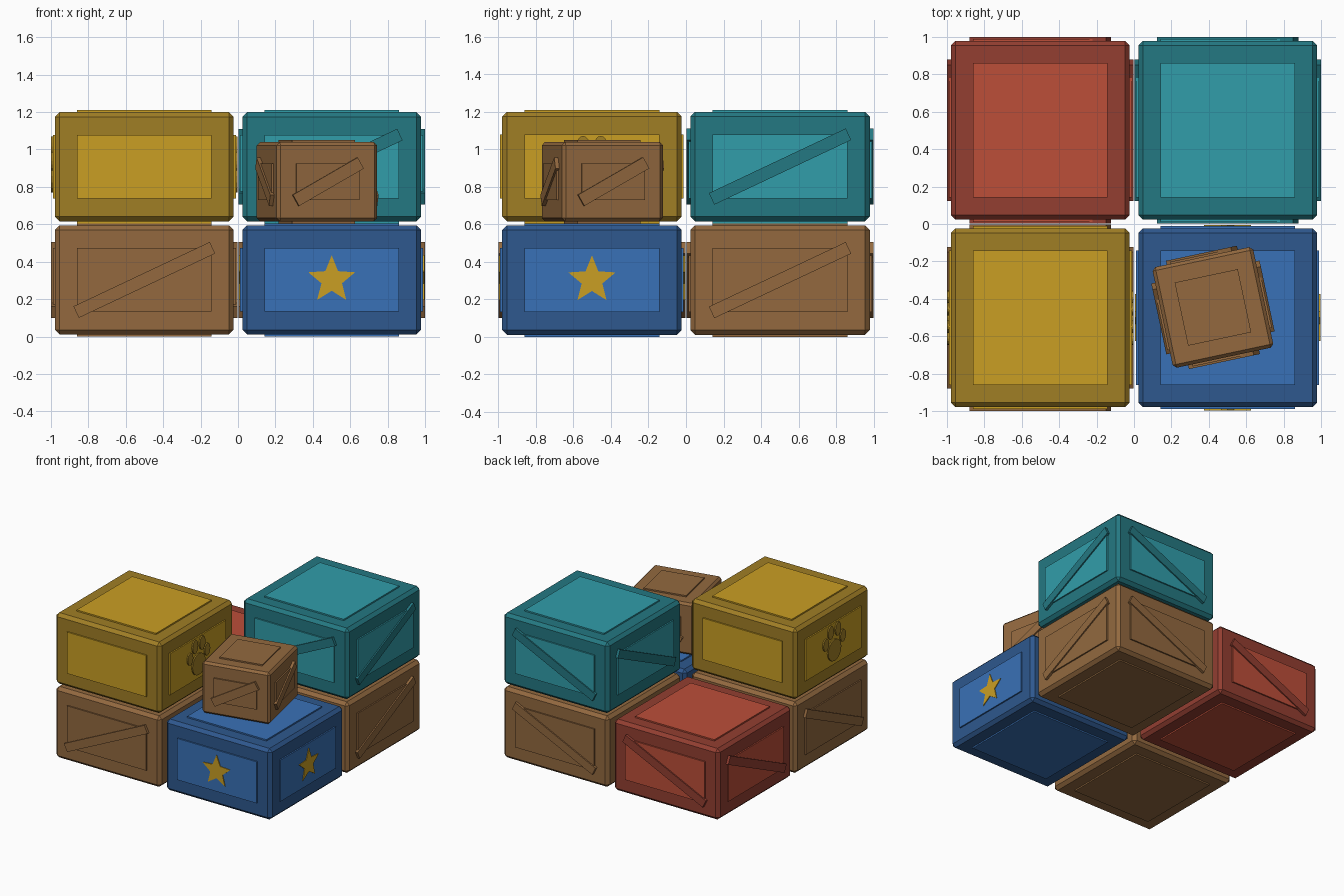
import bpy, bmesh, math
from mathutils import Matrix, Vector

if "Cube" in bpy.data.objects:
    bpy.data.objects.remove(bpy.data.objects["Cube"])


def mat(name, r, g, b):
    m = bpy.data.materials.new(name)
    lin = [((c / 255 + 0.055) / 1.055) ** 2.4 for c in (r, g, b)]
    m.diffuse_color = (*lin, 1)
    m.use_nodes = True
    m.node_tree.nodes["Principled BSDF"].inputs["Base Color"].default_value = m.diffuse_color
    return m


WOOD = mat("brown wood", 147, 105, 63)
BLUE, BLUE_D = mat("blue", 57, 113, 183), mat("dark blue", 46, 88, 142)
GOLD, GOLD_D = mat("gold", 202, 159, 36), mat("dark gold", 160, 126, 37)
TEAL, TEAL_D = mat("teal", 49, 157, 170), mat("dark teal", 36, 120, 130)
RED, RED_D = mat("red", 188, 78, 57), mat("dark red", 147, 62, 49)

OUT = 0.011    # how far panels stand proud of the frame
PLANK = 0.021  # how far planks and emblems stand proud


def finish(name, bm, material, world):
    bmesh.ops.transform(bm, matrix=world, verts=bm.verts)
    bmesh.ops.recalc_face_normals(bm, faces=bm.faces)
    me = bpy.data.meshes.new(name)
    bm.to_mesh(me)
    bm.free()
    me.materials.append(material)
    ob = bpy.data.objects.new(name, me)
    bpy.context.collection.objects.link(ob)


def prism(bm, outline, face, top, bottom=-0.005):
    """Extrude a flat outline outward from a crate face."""
    lo = [bm.verts.new(face @ Vector((u, v, bottom))) for u, v in outline]
    hi = [bm.verts.new(face @ Vector((u, v, top))) for u, v in outline]
    bm.faces.new(lo)
    bm.faces.new(hi)
    n = len(lo)
    for i in range(n):
        j = (i + 1) % n
        bm.faces.new((lo[i], lo[j], hi[j], hi[i]))


def rect(w, h, angle=0):
    c, s = math.cos(angle), math.sin(angle)
    pts = [(-w/2, -h/2), (w/2, -h/2), (w/2, h/2), (-w/2, h/2)]
    return [(x*c - y*s, x*s + y*c) for x, y in pts]


def ellipse(cx, cy, rx, ry, n=16):
    return [(cx + rx*math.cos(2*math.pi*i/n), cy + ry*math.sin(2*math.pi*i/n)) for i in range(n)]


def star(outer=0.132, inner=0.058):
    return [((outer, inner)[i % 2] * math.sin(i*math.pi/5),
             (outer, inner)[i % 2] * math.cos(i*math.pi/5)) for i in range(10)]


def paw():
    shapes = [ellipse(0, -0.05, 0.085, 0.088)]
    for s in (-1, 1):
        shapes += [ellipse(s*0.11, 0.03, 0.035, 0.05), ellipse(s*0.047, 0.108, 0.036, 0.055)]
    return shapes


def face_matrix(u, v, w, dist):
    m = Matrix((u, v, w)).transposed().to_4x4()
    m.translation = Vector(w) * dist
    return m


def crate(name, loc, frame, panel, style, size=0.956, height=0.583,
          pw=0.72, ph=0.34, turn=0.0, bevel=0.025):
    world = (Matrix.Translation((loc[0], loc[1], loc[2] + OUT + height/2))
             @ Matrix.Rotation(turn, 4, 'Z'))
    X, Y, Z = (1, 0, 0), (0, 1, 0), (0, 0, 1)
    sides = {}
    for s in (-1, 1):
        sides['x', s] = face_matrix(Y, Z, (s, 0, 0), size/2)
        sides['y', s] = face_matrix(X, Z, (0, s, 0), size/2)

    # chamfered body
    bm = bmesh.new()
    bmesh.ops.create_cube(bm, size=1)
    bmesh.ops.scale(bm, vec=(size, size, height), verts=bm.verts)
    bmesh.ops.bevel(bm, geom=bm.edges[:], offset=bevel, segments=1, affect='EDGES')
    finish(name + "_frame", bm, frame, world)

    # raised panels on all six faces
    bm = bmesh.new()
    for m in sides.values():
        prism(bm, rect(pw, ph), m, OUT)
    for s in (-1, 1):
        prism(bm, rect(pw, pw), face_matrix(X, Y, (0, 0, s), height/2), OUT)
    finish(name + "_panels", bm, panel, world)

    # planks or emblems on the sides
    bm = bmesh.new()
    if style == "plank":
        bar = rect(math.hypot(pw, ph) + 0.01, 0.068, math.atan2(ph, pw))
        for m in sides.values():
            prism(bm, bar, m, PLANK)
        finish(name + "_diagonal_planks", bm, frame, world)
    elif style == "star":
        for m in sides.values():
            prism(bm, star(), m, OUT + 0.006)
        finish(name + "_stars", bm, GOLD, world)
    else:
        for s in (-1, 1):
            for shape in paw():
                prism(bm, shape, sides['x', s], PLANK)
        finish(name + "_paws", bm, frame, world)


C, UP = 0.501, 0.605
# lower layer
crate("front_left_wood_crate", (-C, -C, 0), WOOD, WOOD, "plank")
crate("back_right_wood_crate", (C, C, 0), WOOD, WOOD, "plank")
crate("blue_star_crate", (C, -C, 0), BLUE_D, BLUE, "star")
crate("red_crate", (-C, C, 0), RED_D, RED, "plank")
# upper layer
crate("gold_paw_crate", (-C, -C, UP), GOLD_D, GOLD, "paw")
crate("teal_crate", (C, C, UP), TEAL_D, TEAL, "plank")
# small turned crate
crate("small_wood_crate", (0.422, -0.446, UP), WOOD, WOOD, "plank", size=0.55,
      height=0.423, pw=0.345, ph=0.195, turn=math.radians(12), bevel=0.018)
